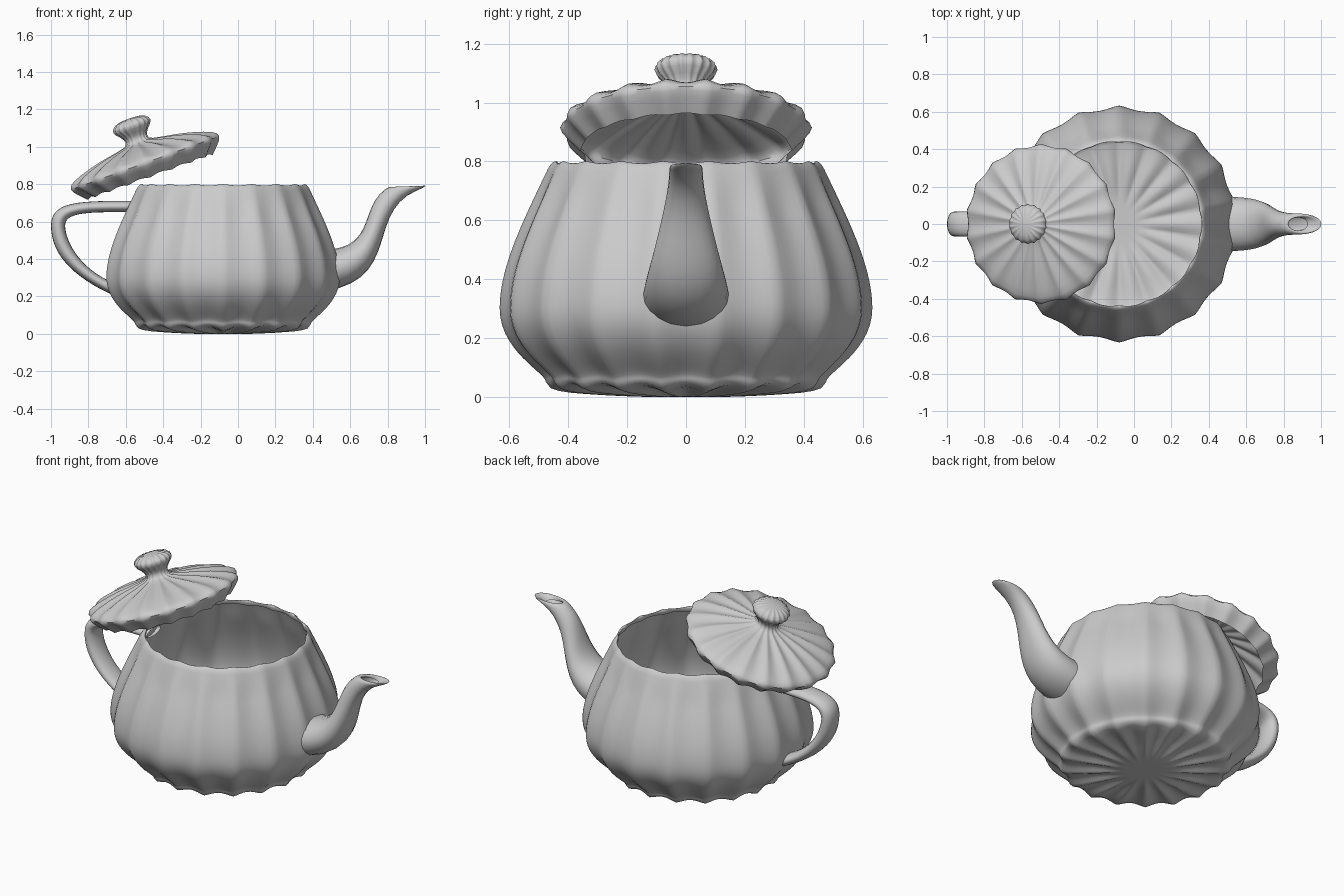
import bpy, bmesh, math
from mathutils import Matrix, Vector

if "Cube" in bpy.data.objects:
    bpy.data.objects.remove(bpy.data.objects["Cube"])

S, CX, CZ = 0.315, -0.08, 0.012      # control-point scale and offset
FLUTES, SEG = 18, 144


def place(x, z):
    return Vector((x * S + CX, z * S + CZ))


def cubic(p, t):
    u = 1 - t
    return p[0] * u**3 + p[1] * (3 * u * u * t) + p[2] * (3 * u * t * t) + p[3] * t**3


def sample(ctrl, n):
    """Chain of cubic segments sharing end points."""
    pts = [ctrl[0]]
    for i in range(0, len(ctrl) - 1, 3):
        pts += [cubic(ctrl[i:i + 4], k / n) for k in range(1, n + 1)]
    return pts


def finish(name, bm, matrix=None):
    bmesh.ops.remove_doubles(bm, verts=bm.verts, dist=1e-5)
    bmesh.ops.recalc_face_normals(bm, faces=bm.faces)
    me = bpy.data.meshes.new(name)
    bm.to_mesh(me)
    bm.free()
    ob = bpy.data.objects.new(name, me)
    bpy.context.collection.objects.link(ob)
    if matrix:
        ob.matrix_world = matrix
    bpy.ops.object.select_all(action='DESELECT')
    bpy.context.view_layer.objects.active = ob
    ob.select_set(True)
    bpy.ops.object.shade_smooth_by_angle(angle=math.radians(50))
    return ob


def grid(bm, rows):
    """Skin closed rings of points."""
    rings = [[bm.verts.new(p) for p in r] for r in rows]
    n = len(rows[0])
    for a, b in zip(rings, rings[1:]):
        for j in range(n):
            k = (j + 1) % n
            bm.faces.new((a[j], a[k], b[k], b[j]))


def fluted(name, profile, depth, matrix):
    """Revolve (r, z) points, listed bottom to top, pressing flutes inward along the normal."""
    bm = bmesh.new()
    rows = []
    for i, p in enumerate(profile):
        t = profile[min(i + 1, len(profile) - 1)] - profile[max(i - 1, 0)]
        nrm = Vector((t.y, -t.x)).normalized()
        row = []
        for j in range(SEG):
            a = 2 * math.pi * j / SEG
            f = abs(math.sin(FLUTES / 2 * (a - math.radians(10)))) ** 1.25
            q = p - nrm * depth(p.x, p.y) * f
            r = max(q.x, 0.0)
            row.append((r * math.cos(a), r * math.sin(a), q.y))
        rows.append(row)
    grid(bm, rows)
    # close the small hole at the axis
    end = min((0, len(profile) - 1), key=lambda k: profile[k].x)
    bm.verts.ensure_lookup_table()
    ring = bm.verts[end * SEG:(end + 1) * SEG]
    c = bm.verts.new((0, 0, profile[end].y))
    for j in range(SEG):
        bm.faces.new((ring[j], c, ring[(j + 1) % SEG]))
    return finish(name, bm, matrix)


def tube(name, inner, outer, width, n=14, m=10):
    """Rounded tube between an inner and an outer curve in the xz plane."""
    bm = bmesh.new()
    a = sample([place(*p) for p in inner], n)
    b = sample([place(*p) for p in outer], n)
    w = sample([v * S for v in width], n)
    rows = []
    for p, q, h in zip(a, b, w):
        P, Q, H = Vector((p.x, 0, p.y)), Vector((q.x, 0, q.y)), Vector((0, h, 0))
        half = [cubic((P, P - H, Q - H, Q), k / m) for k in range(m + 1)]
        rows.append(half + [Vector((v.x, -v.y, v.z)) for v in half[-2:0:-1]])
    grid(bm, rows)
    return finish(name, bm)


# Body: floor, belly, shoulder and rolled rim
floor = [Vector(p) for p in ((.05, 0), (.1, 0), (.13, 0), (.17, .001), (.22, .003), (.28, .006),
                             (.34, .01), (.39, .014), (.43, .02), (.46, .03))]
wall = sample([Vector((r * S, z * S + CZ)) for r, z in (
    (1.51, .12), (1.51, .225), (2.01, .45), (2.01, .92),
    (2.01, 1.37), (1.75, 1.875), (1.5, 2.4),
    (1.4375, 2.54), (1.3375, 2.54), (1.4, 2.4))], 14)


def body_depth(r, z):
    d = 0.02 * min(1, max(0, (r - .12) / .15))
    return d * (1 - 0.6 * min(1, max(0, (z - .66) / .11)))


fluted("body", floor + wall, body_depth, Matrix.Translation((CX, 0, 0)))

# Lid: tapering flange, dome, neck and knob, leaning on the rim and handle
lid_pts = [Vector(p) for p in (
    (.36, -.083), (.4, -.043), (.42, -.02), (.428, 0), (.418, .02), (.395, .035), (.356, .05),
    (.29, .07), (.226, .085), (.18, .093), (.13, .102), (.085, .111), (.067, .121), (.062, .137),
    (.067, .152), (.08, .17), (.099, .19), (.107, .208), (.103, .223), (.085, .239), (.06, .247), (.02, .251))]
fluted("lid", lid_pts, lambda r, z: 0.014 * min(1, max(0, r - .02) / .22),
       Matrix.Translation((-.497, 0, .915)) @ Matrix.Rotation(math.radians(-19.8), 4, 'Y'))

# Handle
tube("handle",
     [(-1.55, 2.03), (-2.3, 2.03), (-2.68, 2.03), (-2.68, 1.8), (-2.68, 1.575), (-2.48, 1.125), (-1.95, .87)],
     [(-1.5, 2.22), (-2.45, 2.22), (-2.92, 2.22), (-2.92, 1.8), (-2.92, 1.36), (-2.62, .96), (-1.85, .61)],
     [.28] * 7)

# Spout with inward rolled lip
tube("spout",
     [(1.7, 1.39), (2.58, 1.4), (2.32, 2.07), (2.73, 2.4), (2.82, 2.475), (2.92, 2.475), (2.85, 2.4)],
     [(1.7, .68), (3.06, .88), (2.4, 2.03), (3.3, 2.4), (3.525, 2.494), (3.45, 2.5125), (3.2, 2.4)],
     [.62, .62, .24, .24, .24, .15, .15])
